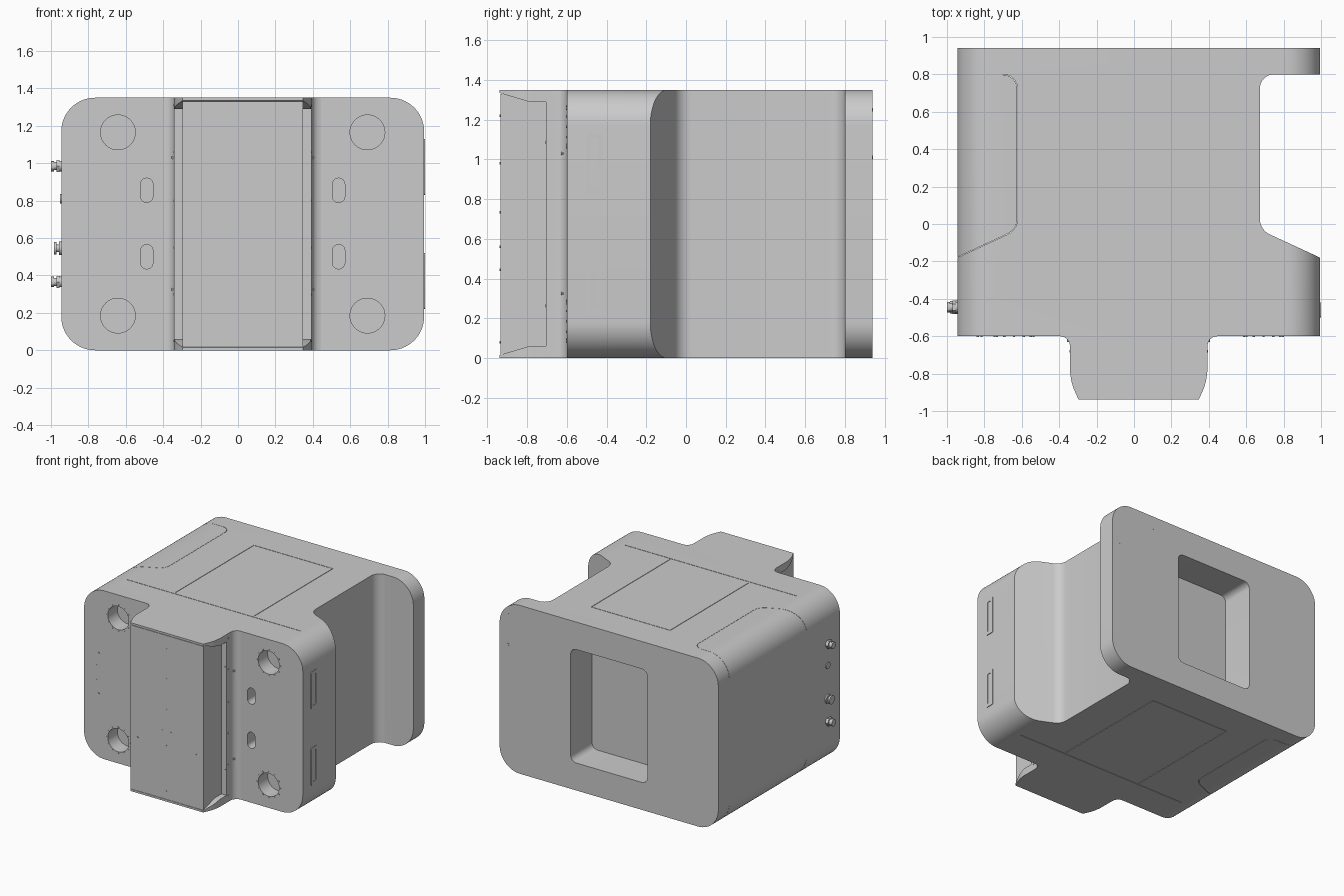
import bpy, bmesh, math
from mathutils import Vector

if "Cube" in bpy.data.objects:
    bpy.data.objects.remove(bpy.data.objects["Cube"])

C = 0.025          # centre line of the housing in x
H = 1.35           # height


def rounded(pts, radii, n=8):
    """2D outline with filleted corners"""
    out = []
    for i, (p, r) in enumerate(zip(pts, radii)):
        p = Vector(p)
        if r == 0:
            out.append(p)
            continue
        a = (Vector(pts[i - 1]) - p).normalized()
        b = (Vector(pts[(i + 1) % len(pts)]) - p).normalized()
        ang = a.angle(b)
        t = r / math.tan(ang / 2)
        cen = p + (a + b).normalized() * (r / math.sin(ang / 2))
        s, e, th = p + a * t - cen, p + b * t - cen, math.pi - ang
        for k in range(n + 1):
            f = k / n
            out.append(cen + (s * math.sin((1 - f) * th) + e * math.sin(f * th)) / math.sin(th))
    return out


def rrect(u0, u1, v0, v1, r, n=8):
    return rounded([(u0, v0), (u1, v0), (u1, v1), (u0, v1)], [r] * 4, n)


def circle(u, v, r, n=32):
    return [(u + r * math.cos(2 * math.pi * i / n), v + r * math.sin(2 * math.pi * i / n)) for i in range(n)]


def add_prism(bm, pts, axis, a, b):
    place = {'x': lambda u, v, t: (t, u, v),
             'y': lambda u, v, t: (u, t, v),
             'z': lambda u, v, t: (u, v, t)}[axis]
    lo = [bm.verts.new(place(p[0], p[1], a)) for p in pts]
    hi = [bm.verts.new(place(p[0], p[1], b)) for p in pts]
    bm.faces.new(lo)
    bm.faces.new(hi)
    for i in range(len(pts)):
        j = (i + 1) % len(pts)
        bm.faces.new((lo[i], lo[j], hi[j], hi[i]))


def make(name, *prisms):
    bm = bmesh.new()
    for p in prisms:
        add_prism(bm, *p)
    bmesh.ops.recalc_face_normals(bm, faces=bm.faces)
    me = bpy.data.meshes.new(name)
    bm.to_mesh(me)
    bm.free()
    ob = bpy.data.objects.new(name, me)
    bpy.context.collection.objects.link(ob)
    return ob


def boolean(ob, cutter, op='DIFFERENCE'):
    m = ob.modifiers.new('cut', 'BOOLEAN')
    m.operation, m.object, m.solver = op, cutter, 'EXACT'
    bpy.context.view_layer.objects.active = ob
    bpy.ops.object.modifier_apply(modifier=m.name)
    bpy.data.objects.remove(cutter)


def rect(u0, u1, v0, v1):
    return [(u0, v0), (u1, v0), (u1, v1), (u0, v1)]


# main housing: rounded section running front to back
section = rrect(C - 0.97, C + 0.97, 0, H, 0.18, 14)
housing = make('housing', (section, 'y', -0.6, 0.94))


def notch(side, gap=0.0):
    pts = [(1.1, -0.24 + gap), (0.648 + gap, -0.031 + gap), (0.648 + gap, 0.8 - gap), (1.1, 0.8 - gap)]
    return rounded([(C + side * d, y) for d, y in pts], [0, 0.09, 0.075, 0])


# side bays: the right one open, the left one closed by a cover
for side in (1, -1):
    boolean(housing, make('bay_cut', (notch(side), 'z', -0.1, H + 0.1)))
cover = make('left_bay_cover', (section, 'y', -0.6, 0.94))
boolean(cover, make('cover_cut', (notch(-1, 0.002), 'z', -0.1, H + 0.1)), 'INTERSECT')

# rear window recess
boolean(housing, make('window_cut', (rrect(C - 0.34, C + 0.34, 0.22, 1.13, 0.05), 'y', 0.67, 1.1)))

# round ports and oblong slots in the front face
ports = [(C + s * 0.667, z) for s in (-1, 1) for z in (0.185, 1.165)]
for x, z in ports:
    boolean(housing, make('port_cut', (circle(x, z, 0.093, 40), 'y', -0.7, -0.48)))
for s in (-1, 1):
    for z in (0.5, 0.855):
        x = C + s * 0.513
        boolean(housing, make('slot_cut', (rrect(x - 0.033, x + 0.033, z - 0.065, z + 0.065, 0.0325),
                                           'y', -0.7, -0.48)))

# panel seams on top and bottom
seams = [rect(C - 0.77, C + 0.77, -0.349, -0.345), rect(C - 0.352, C + 0.352, 0.663, 0.667),
         rect(C - 0.352, C - 0.348, -0.33, 0.66), rect(C + 0.348, C + 0.352, -0.33, 0.66)]
for pts in seams:
    for z0, z1 in ((-0.02, 0.005), (H - 0.005, H + 0.02)):
        boolean(housing, make('seam_cut', (pts, 'z', z0, z1)))

# front column: filleted foot against the housing
half = [(0.42, -0.598), (0.42, -0.6), (0.398, -0.604), (0.38, -0.618), (0.37, -0.636), (0.367, -0.655), (0.367, -0.705)]
foot = [(C + d, y) for d, y in half] + [(C - d, y) for d, y in reversed(half)]
make('column_foot', (foot, 'z', 0, H))
# door slab
make('front_door', (rect(C - 0.322, C + 0.322, 0.015, H - 0.02), 'y', -0.935, -0.7))
# curved end plates with tapered corner gussets
half = [(0.367, -0.703), (0.367, -0.79), (0.36, -0.84), (0.348, -0.88), (0.322, -0.938)]
plan = [(C + d, y) for d, y in half] + [(C - d, y) for d, y in reversed(half)]
for name, f in (('bottom_end_plate', lambda z: z), ('top_end_plate', lambda z: H - z)):
    side = [(-0.95, f(0)), (-0.95, f(0.012)), (-0.79, f(0.06)), (-0.69, f(0.06)), (-0.69, f(0))]
    plate = make(name, (side, 'x', C - 0.5, C + 0.5))
    boolean(plate, make('plan_cut', (plan, 'z', -0.1, H + 0.1)), 'INTERSECT')

# small screws
screws = []
for x, z in ports:
    screws += [(circle(px, pz, 0.006, 8), 'y', -0.603, -0.595) for px, pz in circle(x, z, 0.104, 12)]
for x, z in ((-0.815, 0.84), (-0.835, 0.735), (-0.835, 0.62), (-0.815, 0.515)):
    screws.append((circle(x, z, 0.006, 8), 'y', -0.603, -0.595))
for s in (-1, 1):
    for d, z in ((0.375, 0.325), (0.35, 0.265), (0.375, 1.03), (0.35, 1.085)):
        y = -0.63 if d > 0.36 else -0.707
        screws.append((circle(C + s * d, z, 0.007, 8), 'y', y, y + 0.03))
    for z in (0.05, 0.3, 0.55, 0.8, 1.06, 1.31):
        x = C + s * 0.367
        screws.append((circle(-0.68, z, 0.006, 8), 'x', x - s * 0.01, x + s * 0.003))
make('front_screws', *screws)
dots = [(0.02, 0.08), (0.02, 0.98), (0.02, 1.22), (0.02, 0.735), (-0.015, 0.56), (0.06, 0.56),
        (0.02, 0.445), (-0.235, 0.445), (0.28, 0.445)]
make('door_screws', *[(circle(x, z, 0.006, 8), 'y', -0.938, -0.93) for x, z in dots])
make('rear_screws', *[(circle(x, z, 0.009, 8), 'y', 0.935, 0.942) for x in (0.6, 0.92) for z in (1.01, 1.25)])

# connectors on the left side
L, y = C - 0.97, -0.445
for i, z in enumerate((0.365, 0.985)):
    make('connector_%d' % (i + 1),
         (circle(y, z, 0.028, 24), 'x', L + 0.01, L - 0.01),
         (circle(y, z, 0.036, 6), 'x', L - 0.01, L - 0.026),
         (circle(y, z, 0.022, 24), 'x', L - 0.026, L - 0.04),
         (circle(y, z, 0.028, 12), 'x', L - 0.04, L - 0.055))
make('push_button', (circle(y, 0.545, 0.036, 24), 'x', L + 0.01, L - 0.012),
     (circle(y, 0.545, 0.02, 24), 'x', L - 0.012, L - 0.025),
     (circle(y, 0.545, 0.034, 24), 'x', L - 0.025, L - 0.04))
make('indicator', (circle(y, 0.81, 0.026, 24), 'x', L + 0.01, L - 0.007))

# light bar frames on the right side
for name, z0, z1 in (('lower_light_frame', 0.22, 0.52), ('upper_light_frame', 0.83, 1.13)):
    frame = make(name, (rrect(-0.5, -0.42, z0, z1, 0.012, 4), 'x', 0.985, 1.0))
    boolean(frame, make('frame_cut', (rrect(-0.48, -0.44, z0 + 0.025, z1 - 0.025, 0.008, 4), 'x', 0.9, 1.1)))

# smooth the curved surfaces, keep edges sharp
bpy.ops.object.select_all(action='SELECT')
bpy.context.view_layer.objects.active = housing
bpy.ops.object.shade_smooth_by_angle(angle=math.radians(30))
